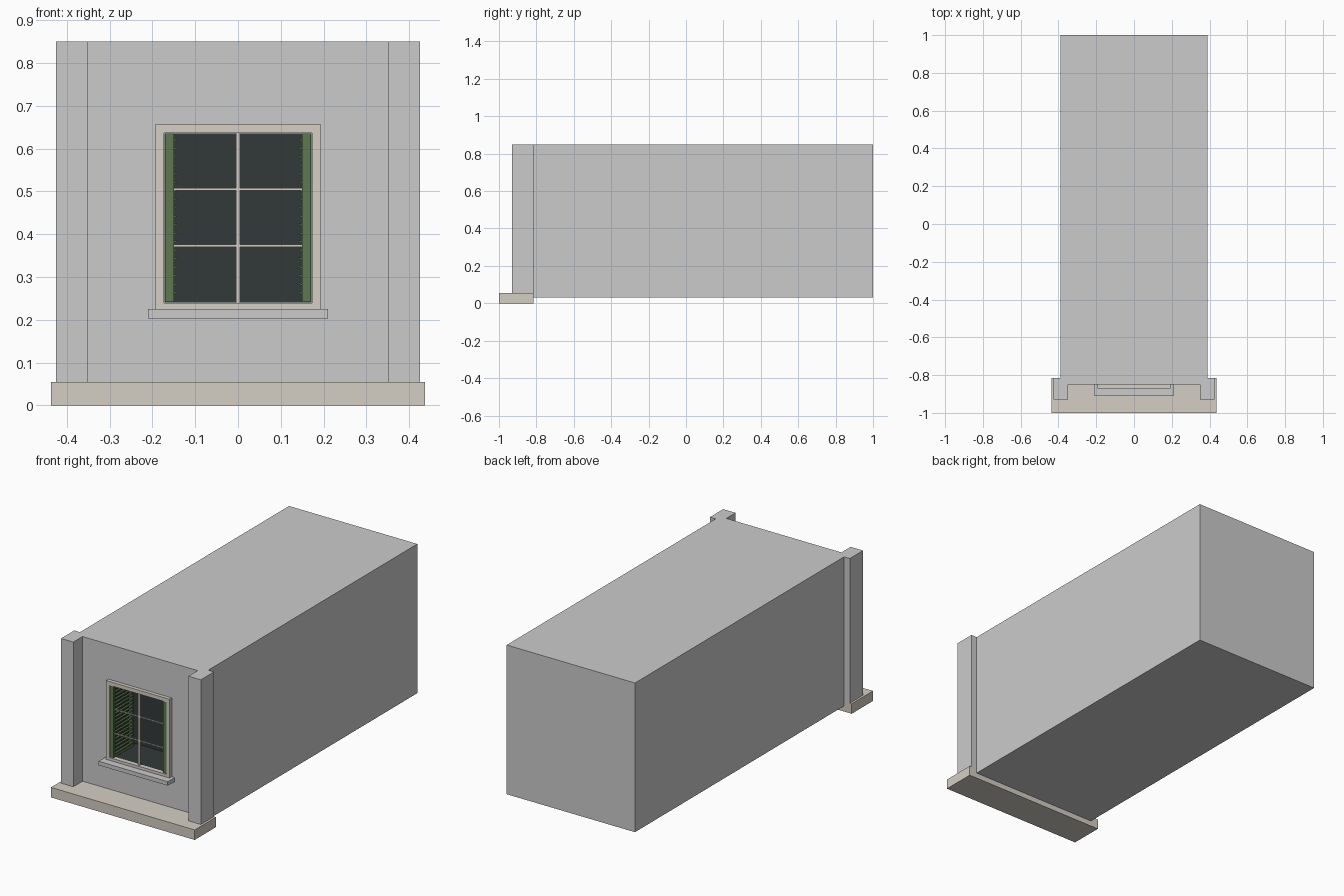
import bpy, bmesh, math
from mathutils import Matrix

if "Cube" in bpy.data.objects:
    bpy.data.objects.remove(bpy.data.objects["Cube"])


def material(name, rgb):
    m = bpy.data.materials.new(name)
    m.diffuse_color = (*rgb, 1)
    m.use_nodes = True
    m.node_tree.nodes["Principled BSDF"].inputs["Base Color"].default_value = m.diffuse_color
    return m


STONE = material("stone", (0.66, 0.62, 0.55))
FRAME = material("frame_stone", (0.66, 0.62, 0.56))
GREEN = material("green_paint", (0.11, 0.19, 0.08))
DARK = material("dark_interior", (0.032, 0.04, 0.042))


def add_box(bm, x, y, z, tilt=0.0):
    """Box from (min, max) ranges, optionally tilted about the y axis."""
    size = [b - a for a, b in (x, y, z)]
    mid = [(a + b) / 2 for a, b in (x, y, z)]
    mat = Matrix.Translation(mid) @ Matrix.Rotation(tilt, 4, 'Y') @ Matrix.Diagonal((*size, 1))
    return bmesh.ops.create_cube(bm, size=1, matrix=mat)["verts"]


def finish(name, bm, mat=None):
    me = bpy.data.meshes.new(name)
    bm.to_mesh(me)
    bm.free()
    ob = bpy.data.objects.new(name, me)
    bpy.context.collection.objects.link(ob)
    if mat:
        me.materials.append(mat)
    return ob


def boxes(name, parts, mat=None):
    bm = bmesh.new()
    for p in parts:
        add_box(bm, *p)
    return finish(name, bm, mat)


W, Z0, Z1 = 0.173, 0.24, 0.637          # window opening
WALL, BACK = -0.85, -0.66               # wall face, back of the recess

# Long building body with a window recess
body = boxes("building_body", [((-0.39, 0.39), (WALL, 1.0), (0.03, 0.85))])
cutter = boxes("recess_cutter", [((-W, W), (-0.95, BACK), (Z0, Z1))])
cutter.hide_render = True
cutter.hide_set(True)
cut = body.modifiers.new("window_recess", 'BOOLEAN')
cut.object = cutter
cut.solver = 'EXACT'

# Corner pilasters and plinth
for side, s in (("left", -1), ("right", 1)):
    boxes("pilaster_" + side,
          [(sorted((s * 0.35, s * 0.425)), (-0.93, -0.815), (0.055, 0.85))])
boxes("plinth", [((-0.437, 0.437), (-1.0, -0.815), (0.0, 0.055))], STONE)

# Window surround, sill and glazing bars
boxes("window_frame", [
    ((-0.193, -W), (-0.87, WALL), (0.225, 0.658)),
    ((W, 0.193), (-0.87, WALL), (0.225, 0.658)),
    ((-W, W), (-0.87, WALL), (Z1, 0.658)),
    ((-W, W), (-0.87, WALL), (0.225, Z0))], FRAME)
boxes("window_sill", [((-0.21, 0.21), (-0.91, WALL), (0.203, 0.225))])
boxes("glazing_bars",
      [((-0.005, 0.005), (-0.86, -0.85), (Z0, Z1))] +
      [((-0.15, 0.15), (-0.858, -0.852), (z - 0.003, z + 0.003)) for z in (0.373, 0.505)],
      FRAME)

# Dark recess lining, open towards the front
bm = bmesh.new()
e = 0.001
add_box(bm, (-W + e, W - e), (WALL + e, BACK - e), (Z0 + e, Z1 - e))
bm.normal_update()
bmesh.ops.delete(bm, geom=[f for f in bm.faces if f.normal.y < -0.9], context='FACES')
bmesh.ops.reverse_faces(bm, faces=bm.faces[:])
finish("recess_lining", bm, DARK)

# Louvred shutters folded inward against the recess sides
for side, s in (("left", -1), ("right", 1)):
    x = sorted((s * 0.171, s * 0.150))
    y0, y1 = -0.866, -0.69
    bm = bmesh.new()
    for y in ((y0, y0 + 0.014), (y1 - 0.014, y1)):
        add_box(bm, x, y, (Z0 + 0.002, Z1 - 0.002))
    for z in ((Z0 + 0.002, Z0 + 0.014), (Z1 - 0.014, Z1 - 0.002)):
        add_box(bm, x, (y0 + 0.014, y1 - 0.014), z)
    n = 19
    for i in range(n):
        z = Z0 + 0.02 + i * (Z1 - Z0 - 0.04) / (n - 1)
        add_box(bm, sorted((s * 0.168, s * 0.141)), (y0 + 0.012, y1 - 0.012),
                (z - 0.002, z + 0.002), s * math.radians(25))
    finish("shutter_" + side, bm, GREEN)
